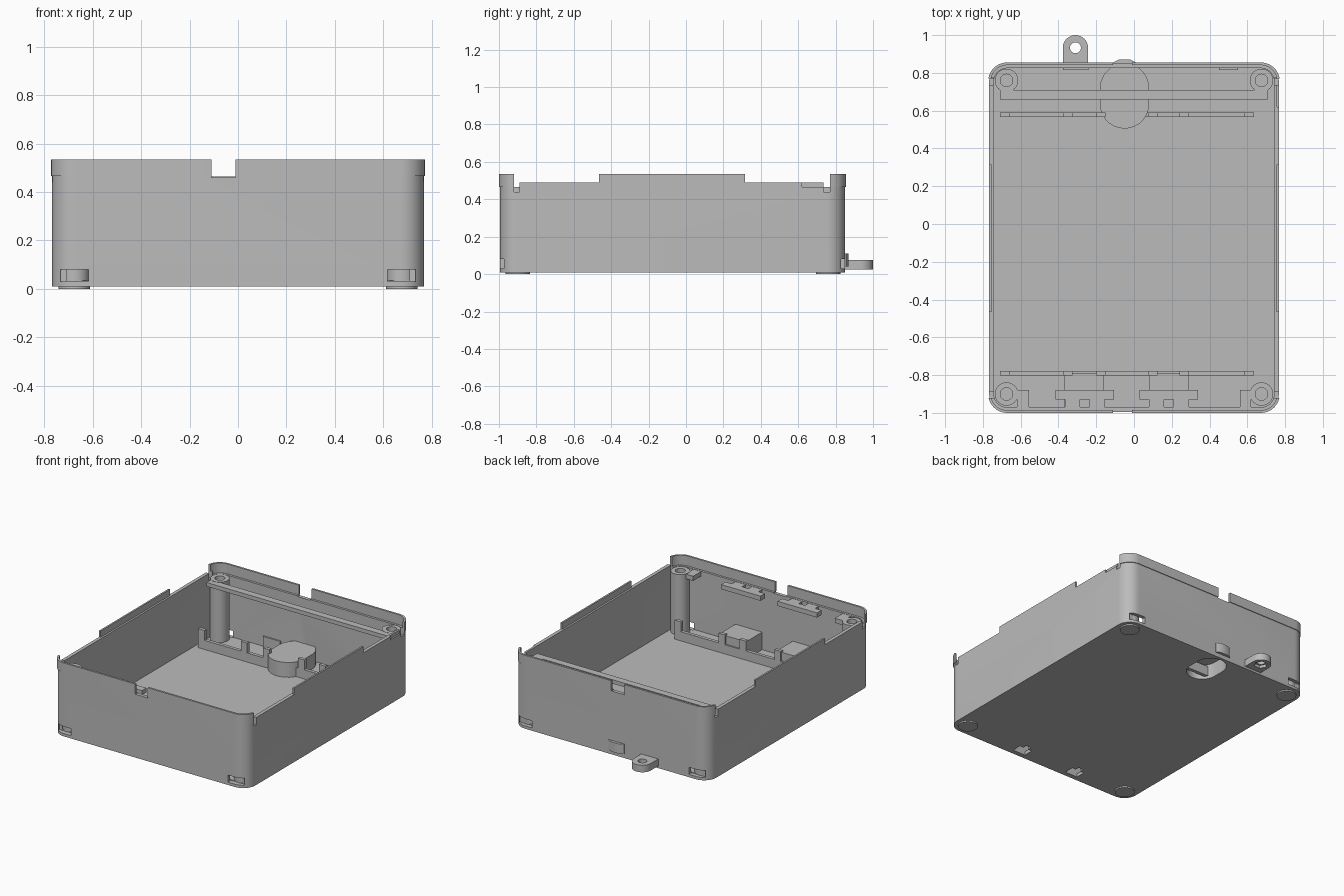
import bpy, bmesh, math

if "Cube" in bpy.data.objects:
    bpy.data.objects.remove(bpy.data.objects["Cube"])

grey = bpy.data.materials.new("plain grey")
grey.diffuse_color = (0.5, 0.5, 0.5, 1)
grey.use_nodes = True
grey.node_tree.nodes["Principled BSDF"].inputs["Base Color"].default_value = grey.diffuse_color


def prism(name, pts, z0, z1):
    """Upright solid from a counter-clockwise outline."""
    bm = bmesh.new()
    lo = [bm.verts.new((x, y, z0)) for x, y in pts]
    hi = [bm.verts.new((x, y, z1)) for x, y in pts]
    bm.faces.new(lo[::-1])
    bm.faces.new(hi)
    n = len(pts)
    for i in range(n):
        j = (i + 1) % n
        bm.faces.new((lo[i], lo[j], hi[j], hi[i]))
    me = bpy.data.meshes.new(name)
    bm.to_mesh(me)
    bm.free()
    me.materials.append(grey)
    ob = bpy.data.objects.new(name, me)
    bpy.context.collection.objects.link(ob)
    return ob


def box(name, x0, x1, y0, y1, z0, z1):
    return prism(name, [(x0, y0), (x1, y0), (x1, y1), (x0, y1)], z0, z1)


def rounded(x0, x1, y0, y1, r, seg=10):
    pts = []
    corners = [(x1 - r, y0 + r, -90), (x1 - r, y1 - r, 0), (x0 + r, y1 - r, 90), (x0 + r, y0 + r, 180)]
    for cx, cy, a0 in corners:
        for i in range(seg + 1):
            a = math.radians(a0 + 90 * i / seg)
            pts.append((cx + r * math.cos(a), cy + r * math.sin(a)))
    return pts


def circle(cx, cy, r, n=32):
    return [(cx + r * math.cos(2 * math.pi * i / n), cy + r * math.sin(2 * math.pi * i / n)) for i in range(n)]


def oval(cx, y0, y1, r, seg=14):
    return [(cx + r * math.cos(math.pi * i / seg), y1 - r + r * math.sin(math.pi * i / seg)) for i in range(seg + 1)] + \
           [(cx - r * math.cos(math.pi * i / seg), y0 + r - r * math.sin(math.pi * i / seg)) for i in range(seg + 1)]


def cut(target, *cutters):
    bpy.context.view_layer.objects.active = target
    for c in cutters:
        m = target.modifiers.new("cut", 'BOOLEAN')
        m.operation, m.solver, m.object = 'DIFFERENCE', 'EXACT', c
        bpy.ops.object.modifier_apply(modifier=m.name)
    for c in set(cutters):
        bpy.data.objects.remove(c)
    return target


def outline(d):
    """Case outline inset by d."""
    return rounded(-0.772 + d, 0.772 - d, -1 + d, 0.855 - d, 0.1 - d)


# tray: floor and walls
tray = prism("tray", outline(0.005), 0.01, 0.49)
cut(tray, prism("hollow", outline(0.03), 0.035, 0.6))
# front and back walls are lower inside the lip
cut(tray, box("c", -1, 1, 0.775, 1, 0.465, 0.6), box("c", -1, 1, -1.1, -0.92, 0.465, 0.6))
# notches where the side walls meet the corner lips
cut(tray, box("c", -1, 1, -0.92, -0.89, 0.44, 0.6), box("c", -1, 1, 0.735, 0.77, 0.44, 0.6),
    box("c", 0.757, 1, 0.62, 0.74, 0.465, 0.6))
# corner vents and floor clip holes
for s in (-1, 1):
    cut(tray, box("c", s * 0.675 - 0.058, s * 0.675 + 0.058, -1.1, -0.96, 0.03, 0.08),
        box("c", s * 0.675 - 0.058, s * 0.675 + 0.058, 0.82, 1, 0.03, 0.08))
for cx in (-0.265, 0.185):
    cut(tray, box("c", cx - 0.05, cx + 0.05, -0.96, -0.89, 0, 0.1),
        box("c", cx - 0.02, cx + 0.02, -0.90, -0.86, 0, 0.1))
# hanging recess opening
cut(tray, prism("c", oval(-0.05, 0.535, 0.83, 0.105), 0, 0.1))
# notches in the front and back walls
cut(tray, box("c", -0.11, -0.01, -1.1, -0.95, 0.46, 0.6), box("c", -0.11, -0.01, 0.8, 1, 0.46, 0.6))

# thin raised lip: corner ears, front and back, and side middles
lip = prism("rim_lip", outline(0), 0.465, 0.535)
cut(lip, prism("c", outline(0.014), 0.4, 0.6),
    box("c", -1, 1, -0.92, 0.77, 0.4, 0.6),
    box("c", -0.11, -0.01, -1.1, 1, 0.4, 0.6))
for s in (-1, 1):
    a, b = sorted((s * 0.755, s * 0.767))
    box("side_lip", a, b, -0.465, 0.315, 0.485, 0.535)

# corner screw posts and feet
for sx in (-1, 1):
    for py in (-0.9, 0.76):
        post = prism("screw_post", circle(sx * 0.675, py, 0.062), 0.03, 0.465)
        cut(post, prism("c", circle(sx * 0.675, py, 0.033), 0.15, 0.6))
        prism("foot", circle(sx * 0.675, py, 0.065), 0.0, 0.012)

# bar between the back posts
box("post_bar", -0.71, 0.71, 0.66, 0.71, 0.435, 0.463)
# upper ledges along the front wall
for a, b in ((-0.415, -0.105), (0.03, 0.34)):
    box("front_ledge", a, b, -0.93, -0.88, 0.43, 0.463)
    for c in (a + 0.05, b - 0.13):
        box("ledge_tab", c, c + 0.08, -0.975, -0.93, 0.43, 0.463)
for a, b in ((-0.62, -0.555), (0.56, 0.62)):
    box("post_ledge", a, b, -0.93, -0.88, 0.43, 0.463)
    box("post_ledge_tab", a, b, -0.975, -0.93, 0.43, 0.463)

# board ribs with upright tabs
for y0 in (-0.803, 0.567):
    box("board_rib", -0.71, 0.635, y0, y0 + 0.024, 0.03, 0.1)
    for a in (-0.71, -0.375, -0.2, 0.075, 0.24, 0.585):
        box("rib_tab", a, a + 0.05, y0, y0 + 0.024, 0.03, 0.17)

# hollow clip housings on the floor
for a in (-0.37, 0.08):
    house = box("clip_housing", a, a + 0.21, -0.975, -0.79, 0.02, 0.16)
    cut(house, box("c", a + 0.02, a + 0.19, -0.96, -0.81, 0, 0.14))

# hanging recess housing and the outer bump behind it
recess = prism("hanger_housing", oval(-0.05, 0.505, 0.85, 0.13), 0.02, 0.14)
cut(recess, prism("c", oval(-0.05, 0.535, 0.83, 0.105), 0, 0.115))
prism("hanger_bump", [(-0.11, 0.84), (0.01, 0.84), (0.01, 0.855), (-0.02, 0.87), (-0.08, 0.87), (-0.11, 0.855)], 0.04, 0.11)

# mounting tab with a hex seat underneath
r = 0.067
tab = prism("mounting_tab", [(-0.31 - r, 0.84), (-0.31 + r, 0.84)] +
            [(-0.31 + r * math.cos(math.pi * i / 16), 0.933 + r * math.sin(math.pi * i / 16)) for i in range(17)],
            0.025, 0.075)
cut(tab, prism("c", circle(-0.31, 0.933, 0.029), 0, 0.2), prism("c", circle(-0.31, 0.933, 0.045, 6), 0, 0.045))
# inner wall plates
for a, b in ((-0.375, -0.24), (0.45, 0.55)):
    box("wall_plate", a, b, 0.815, 0.835, 0.03, 0.11)

# smooth round walls, keep edges sharp
bpy.ops.object.select_all(action='SELECT')
bpy.ops.object.shade_smooth_by_angle(angle=math.radians(30))
